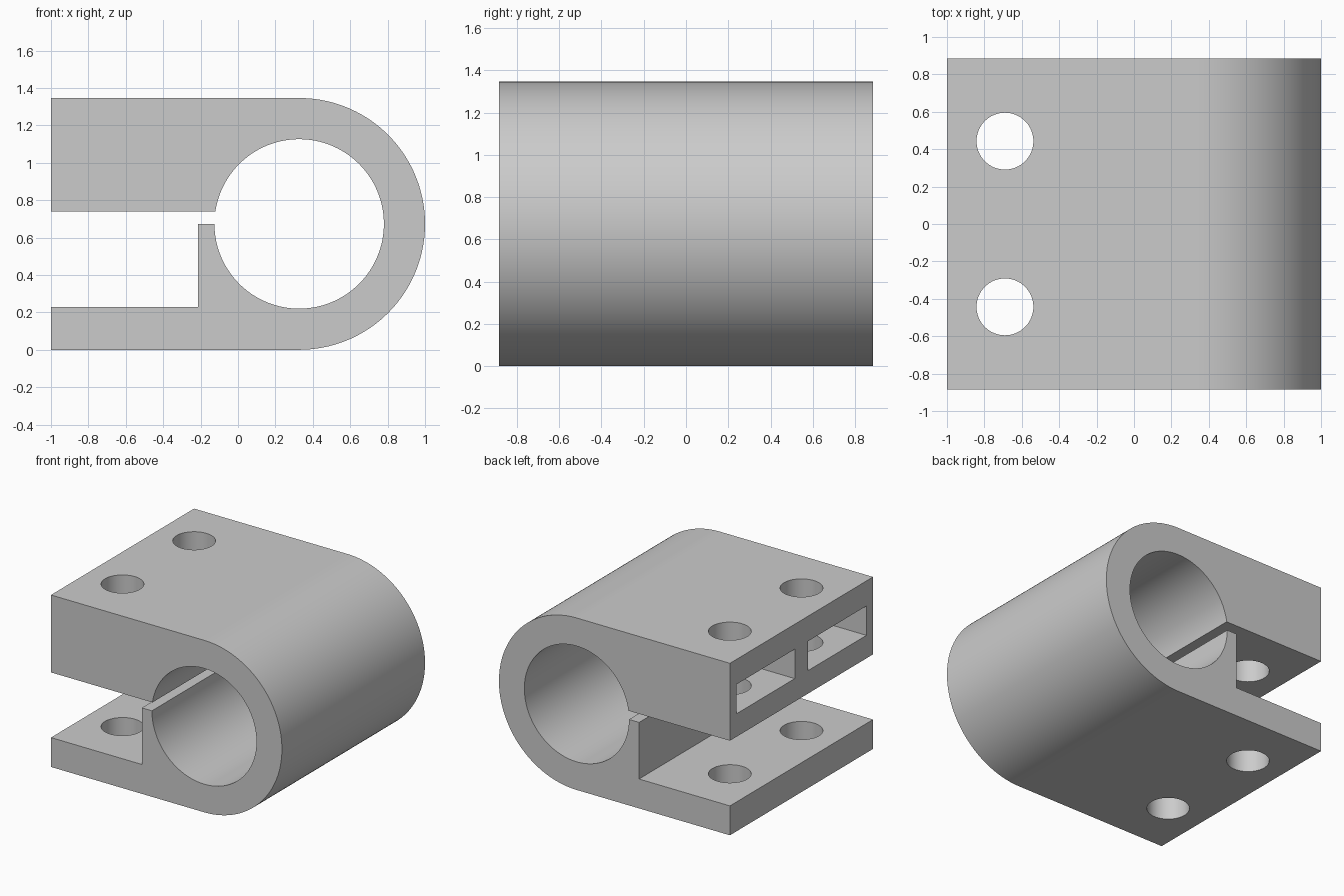
import bpy, bmesh
from math import sin, cos, pi, asin, sqrt, radians
from mathutils import Matrix

old = bpy.data.objects.get("Cube")
if old:
    bpy.data.objects.remove(old, do_unlink=True)

HALF = 0.885               # half width along y
R, BORE = 0.673, 0.453     # outer and bore radii
CX, CZ = 0.327, 0.673      # bore axis
HEIGHT = 2 * R
SLOT_TOP, LUG_TOP, POST_X = 0.74, 0.23, -0.213
HOLE_X, HOLE_Y, HOLE_R = -0.69, 0.443, 0.152

grey = bpy.data.materials.new("plain_grey")
grey.use_nodes = True
colour = (0.6, 0.6, 0.6, 1)
grey.diffuse_color = colour
grey.node_tree.nodes["Principled BSDF"].inputs["Base Color"].default_value = colour


def arc(radius, start, end, steps):
    angles = [start + (end - start) * i / steps for i in range(steps + 1)]
    return [(CX + radius * cos(a), CZ + radius * sin(a)) for a in angles]


def make_object(name, bm):
    bmesh.ops.recalc_face_normals(bm, faces=bm.faces)
    mesh = bpy.data.meshes.new(name)
    bm.to_mesh(mesh)
    bm.free()
    mesh.materials.append(grey)
    obj = bpy.data.objects.new(name, mesh)
    bpy.context.collection.objects.link(obj)
    return obj


# Clamp body: one closed outline, since the slot opens into the bore
slot_angle = pi - asin((SLOT_TOP - CZ) / BORE)
outline = [(-1, 0)] + arc(R, -pi / 2, pi / 2, 80)
outline += [(-1, HEIGHT), (-1, SLOT_TOP)]
outline += arc(BORE, slot_angle, -pi, 120)
outline += [(POST_X, CZ), (POST_X, LUG_TOP), (-1, LUG_TOP)]

bm = bmesh.new()
face = bm.faces.new([bm.verts.new((x, -HALF, z)) for x, z in outline])
ext = bmesh.ops.extrude_face_region(bm, geom=[face])
moved = [v for v in ext["geom"] if isinstance(v, bmesh.types.BMVert)]
bmesh.ops.translate(bm, verts=moved, vec=(0, 2 * HALF, 0))
body = make_object("clamp_body", bm)


def cut(cutter):
    cutter.hide_render = True
    mod = body.modifiers.new("cut", 'BOOLEAN')
    mod.operation = 'DIFFERENCE'
    mod.solver = 'EXACT'
    mod.object = cutter
    bpy.context.view_layer.objects.active = body
    bpy.ops.object.modifier_apply(modifier=mod.name)
    bpy.data.objects.remove(cutter, do_unlink=True)


# Bolt holes through both lugs, and nut pockets in the upper lug's end
POCKET_DEPTH, POCKET_WIDTH, POCKET_LOW, POCKET_HIGH = 0.67, 0.72, 0.92, 1.15
for side in (-1, 1):
    y = side * HOLE_Y
    bm = bmesh.new()
    bmesh.ops.create_cone(bm, cap_ends=True, segments=64, radius1=HOLE_R,
                          radius2=HOLE_R, depth=2,
                          matrix=Matrix.Translation((HOLE_X, y, CZ)))
    cut(make_object("bolt_hole_cutter", bm))

    bm = bmesh.new()
    size = Matrix.Diagonal((POCKET_DEPTH + 0.1, POCKET_WIDTH,
                            POCKET_HIGH - POCKET_LOW, 1))
    place = Matrix.Translation((-1.05 + POCKET_DEPTH / 2, y,
                                (POCKET_LOW + POCKET_HIGH) / 2))
    bmesh.ops.create_cube(bm, size=1, matrix=place @ size)
    cut(make_object("nut_pocket_cutter", bm))

# Smooth curved walls, flat faces left flat
bpy.ops.object.select_all(action='DESELECT')
body.select_set(True)
bpy.context.view_layer.objects.active = body
bpy.ops.object.shade_smooth_by_angle(angle=radians(30))
for poly in body.data.polygons:
    if poly.area > 0.1:
        poly.use_smooth = False
